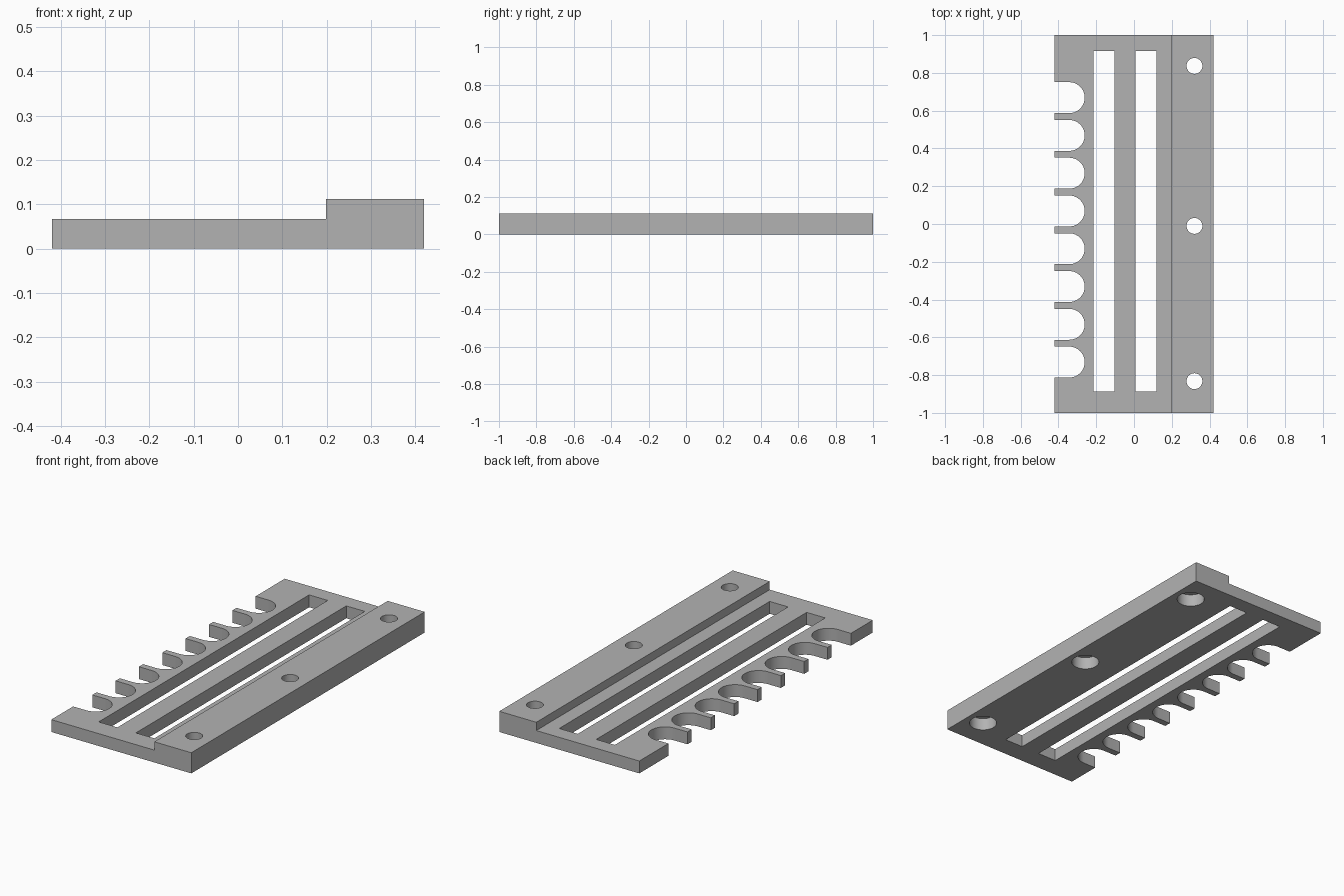
import bpy
import bmesh
from math import cos, sin, pi, radians

cube = bpy.data.objects.get("Cube")
if cube:
    bpy.data.objects.remove(cube, do_unlink=True)

HALF_W, HALF_L = 0.42, 1.0
PLATE_TOP, RAIL_TOP = 0.067, 0.112
RAIL_X = 0.198

grey = bpy.data.materials.new("plain grey")
grey.use_nodes = True
colour = (0.45, 0.45, 0.45, 1)
grey.diffuse_color = colour
grey.node_tree.nodes["Principled BSDF"].inputs["Base Color"].default_value = colour


def extrude(name, points, offset):
    """Solid made by sweeping a closed outline along an offset."""
    bm = bmesh.new()
    face = bm.faces.new([bm.verts.new(p) for p in points])
    result = bmesh.ops.extrude_face_region(bm, geom=[face], use_keep_orig=True)
    moved = [g for g in result["geom"] if isinstance(g, bmesh.types.BMVert)]
    bmesh.ops.translate(bm, verts=moved, vec=offset)
    bmesh.ops.recalc_face_normals(bm, faces=bm.faces)
    mesh = bpy.data.meshes.new(name)
    bm.to_mesh(mesh)
    bm.free()
    mesh.materials.append(grey)
    obj = bpy.data.objects.new(name, mesh)
    bpy.context.collection.objects.link(obj)
    return obj


def arc(x, y, r, start, end, steps):
    angles = [start + (end - start) * i / steps for i in range(steps + 1)]
    return [(x + r * cos(a), y + r * sin(a)) for a in angles]


def cut(body, outline, z0, z1):
    """Remove an upright prism from the body."""
    cutter = extrude("cutter", [(x, y, z0) for x, y in outline], (0, 0, z1 - z0))
    cutter.hide_render = True
    mod = body.modifiers.new("cut", "BOOLEAN")
    mod.operation = "DIFFERENCE"
    mod.solver = "EXACT"
    mod.object = cutter
    bpy.context.view_layer.objects.active = body
    bpy.ops.object.modifier_apply(modifier=mod.name)
    bpy.data.objects.remove(cutter, do_unlink=True)


# Stepped plate: thin holder area plus the thicker mounting rail
profile = [(-HALF_W, 0), (HALF_W, 0), (HALF_W, RAIL_TOP),
           (RAIL_X, RAIL_TOP), (RAIL_X, PLATE_TOP), (-HALF_W, PLATE_TOP)]
holder = extrude("tool_holder_plate", [(x, -HALF_L, z) for x, z in profile],
                 (0, 2 * HALF_L, 0))

# Two long slots
for x0, x1 in ((-0.214, -0.102), (0.009, 0.12)):
    cut(holder, [(x0, -0.888), (x1, -0.888), (x1, 0.915), (x0, 0.915)], -0.1, 0.2)

# Row of round-ended notches along the open edge
R = 0.082
for i in range(8):
    y = 0.669 - 0.2 * i
    outline = [(-0.5, y - R)] + arc(-0.343, y, R, -pi / 2, pi / 2, 20) + [(-0.5, y + R)]
    cut(holder, outline, -0.1, 0.2)

# Screw holes with wide counterbores from below
for y in (0.837, -0.01, -0.832):
    cut(holder, arc(0.32, y, 0.07, 0, 2 * pi, 40)[:-1], -0.1, PLATE_TOP)
    cut(holder, arc(0.32, y, 0.042, 0, 2 * pi, 40)[:-1], -0.1, 0.2)

# Smooth the curved walls, keep the edges crisp
bpy.ops.object.select_all(action="DESELECT")
holder.select_set(True)
bpy.context.view_layer.objects.active = holder
bpy.ops.object.shade_smooth_by_angle(angle=radians(30))
